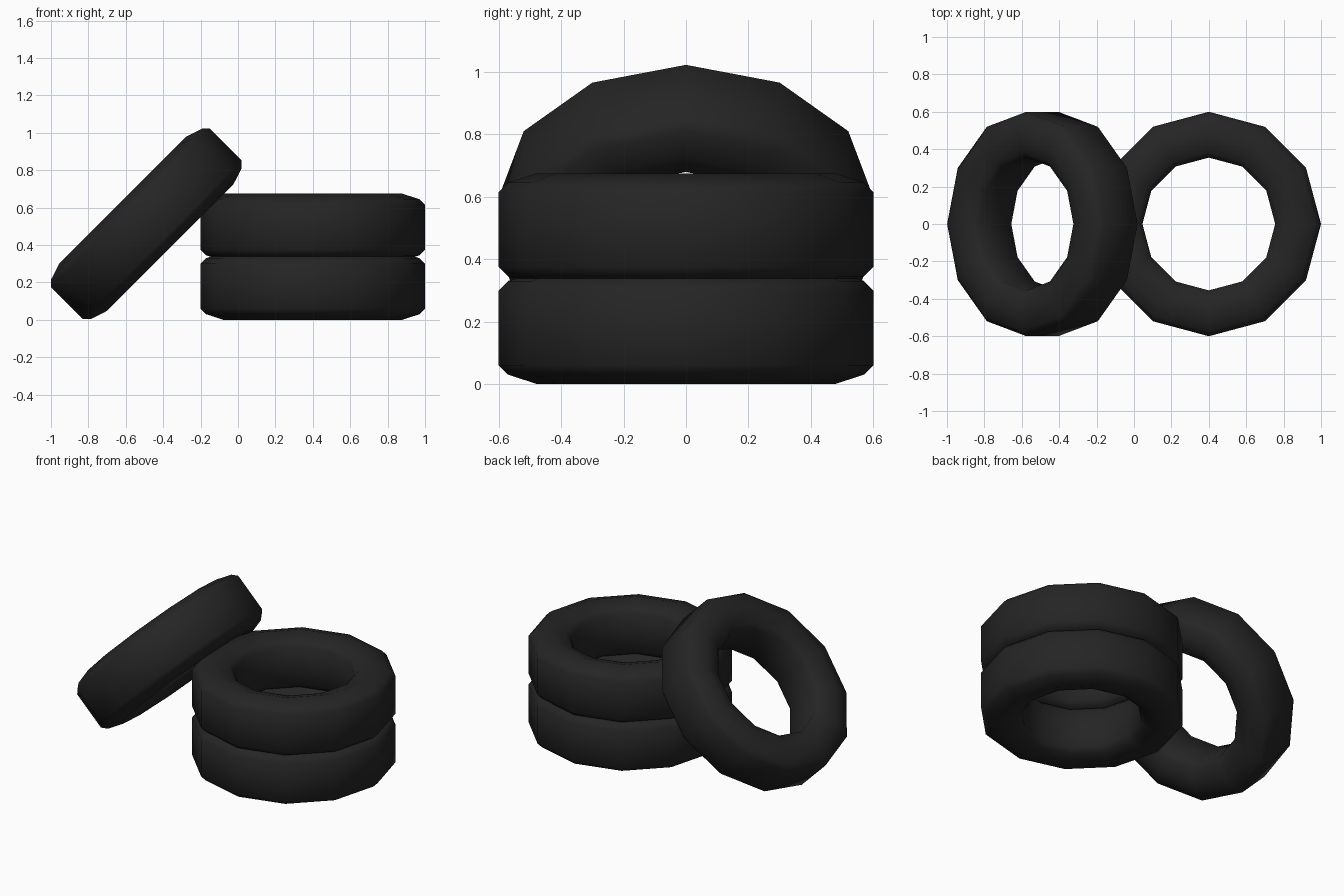
import bpy, bmesh, math
from mathutils import Matrix, Vector

if "Cube" in bpy.data.objects:
    bpy.data.objects.remove(bpy.data.objects["Cube"])

rubber = bpy.data.materials.new("black rubber")
rubber.diffuse_color = (0.018, 0.018, 0.018, 1)
rubber.use_nodes = True
rubber.node_tree.nodes["Principled BSDF"].inputs["Base Color"].default_value = rubber.diffuse_color

SIDES = 12
# Tyre cross-section (radius, height from mid-plane), closed loop
half = [(0.6, 0.12), (0.57, 0.15), (0.4775, 0.18), (0.385, 0.15), (0.355, 0.12)]
PROFILE = half + [(r, -z) for r, z in reversed(half)]


def tyre(name, loc, tilt=0.0):
    bm = bmesh.new()
    rings = []
    for i in range(SIDES):
        a = 2 * math.pi * i / SIDES
        rings.append([bm.verts.new((r * math.cos(a), r * math.sin(a), z)) for r, z in PROFILE])
    n = len(PROFILE)
    for i in range(SIDES):
        a, b = rings[i], rings[(i + 1) % SIDES]
        for j in range(n):
            k = (j + 1) % n
            f = bm.faces.new((a[j], b[j], b[k], a[k]))
            f.smooth = True
    bmesh.ops.recalc_face_normals(bm, faces=bm.faces[:])
    me = bpy.data.meshes.new(name)
    bm.to_mesh(me)
    bm.free()
    me.materials.append(rubber)
    ob = bpy.data.objects.new(name, me)
    bpy.context.collection.objects.link(ob)
    ob.matrix_world = Matrix.Translation(Vector(loc)) @ Matrix.Rotation(tilt, 4, 'Y')
    return ob


# Stack of two tyres
tyre("lower_tyre", (0.4, 0, 0.18))
tyre("upper_tyre", (0.4, 0, 0.495))
# Tyre leaning on the stack
tyre("leaning_tyre", (-0.49, 0, 0.513), math.radians(-45))
